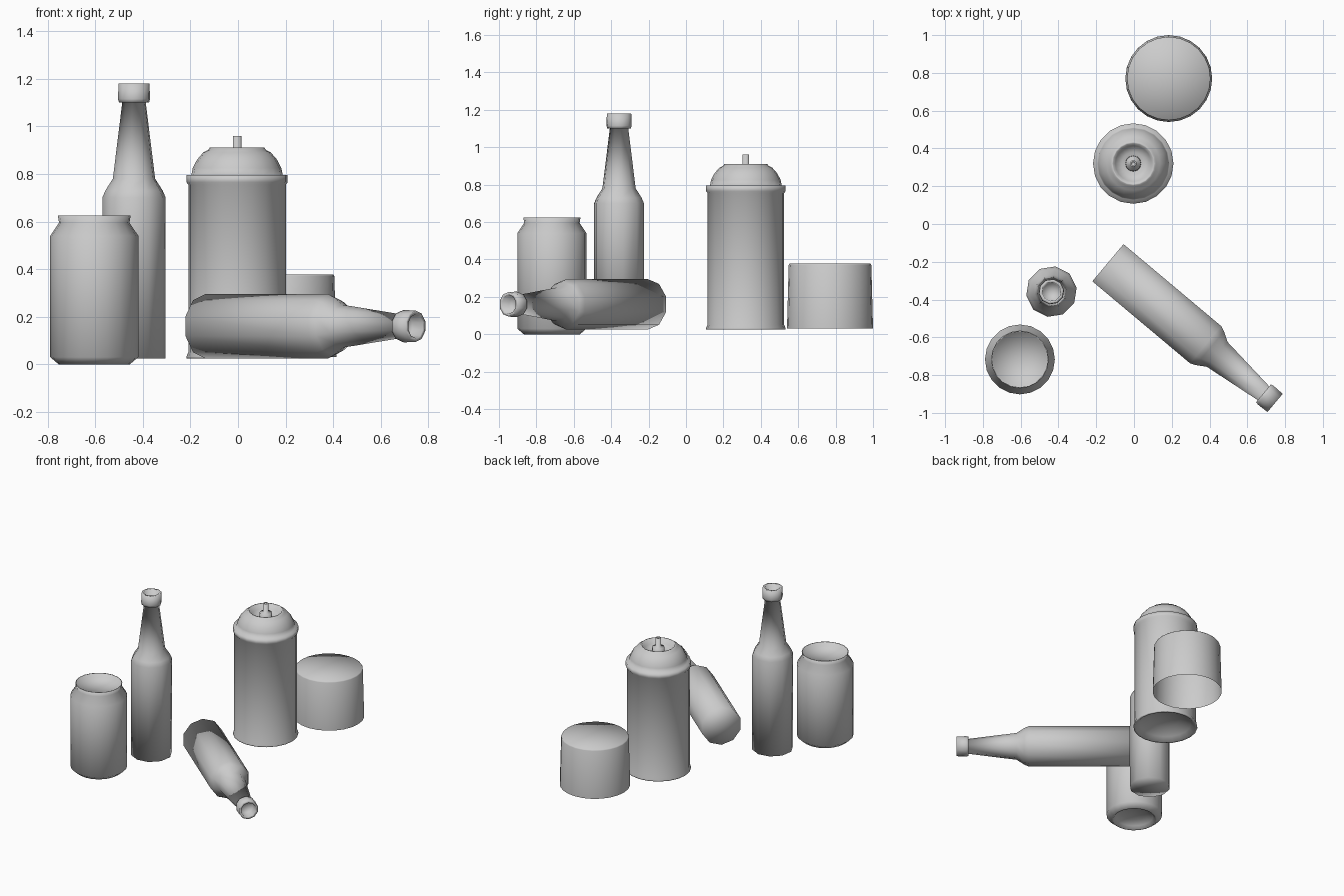
import bpy, bmesh
from math import sin, cos, pi, radians
from mathutils import Matrix

if "Cube" in bpy.data.objects:
    bpy.data.objects.remove(bpy.data.objects["Cube"])


def lathe(name, profile, sides, matrix, phase=0.0):
    """Spin (radius, height) points, listed from underside to top, around z."""
    bm = bmesh.new()
    rings = []
    for r, z in profile:
        if r == 0:
            rings.append([bm.verts.new((0, 0, z))] * sides)
        else:
            angles = [phase + 2 * pi * i / sides for i in range(sides)]
            rings.append([bm.verts.new((r * cos(a), r * sin(a), z)) for a in angles])
    for low, high in zip(rings, rings[1:]):
        for i in range(sides):
            j = (i + 1) % sides
            corners = [low[i], low[j], high[j], high[i]]
            bm.faces.new(list(dict.fromkeys(corners)))
    for f in bm.faces:
        f.smooth = True
    for e in bm.edges:
        e.smooth = e.calc_face_angle(0) < radians(42)
    mesh = bpy.data.meshes.new(name)
    bm.to_mesh(mesh)
    bm.free()
    ob = bpy.data.objects.new(name, mesh)
    ob.matrix_world = matrix
    bpy.context.collection.objects.link(ob)
    return ob


def at(x, y, z=0.0):
    return Matrix.Translation((x, y, z))


# drinks can with domed underside and recessed lid
can = [(0, 0.05), (0.08, 0.04), (0.125, 0.02), (0.14, 0), (0.15, 0),
       (0.185, 0.03), (0.185, 0.54), (0.148, 0.595), (0.153, 0.625),
       (0.148, 0.625), (0.143, 0.597), (0, 0.597)]
lathe("drinks_can", can, 20, at(-0.604, -0.717))

# two bottles sharing one profile: one standing, one lying down
bottle = [(0, 0), (0.135, 0), (0.135, 0.675), (0.122, 0.705), (0.09, 0.755),
          (0.05, 1.075), (0.064, 1.075), (0.068, 1.09), (0.066, 1.155),
          (0.05, 1.155), (0.046, 1.10), (0, 1.10)]
lathe("standing_bottle", bottle, 10, at(-0.437, -0.358, 0.025), radians(9))
lying = (at(-0.138, -0.205, 0.16) @ Matrix.Rotation(radians(-40), 4, 'Z')
         @ Matrix.Rotation(radians(90), 4, 'Y'))
lathe("lying_bottle", bottle, 10, lying)

# spray can body: hollow underside, seam ring, dome and sunken valve cup
spray = [(0, 0.10), (0.10, 0.085), (0.17, 0.05), (0.20, 0.025), (0.213, 0.025),
         (0.213, 0.032), (0.205, 0.05), (0.205, 0.755), (0.213, 0.765),
         (0.213, 0.795), (0.192, 0.795), (0.186, 0.825), (0.168, 0.86),
         (0.142, 0.89), (0.122, 0.90), (0.115, 0.91), (0.107, 0.91),
         (0.095, 0.875), (0.06, 0.855), (0, 0.855)]
lathe("spray_can", spray, 20, at(-0.004, 0.32))

# valve and nozzle stem
valve = [(0.042, 0.855), (0.04, 0.895), (0.018, 0.90), (0.018, 0.96),
         (0.009, 0.96), (0.009, 0.93), (0, 0.93)]
lathe("spray_valve", valve, 12, at(-0.004, 0.32))

# spray can cap, open underneath
lathe("spray_cap", [(0.23, 0.03), (0.221, 0.37), (0.217, 0.377), (0, 0.377)],
      24, at(0.184, 0.77))
